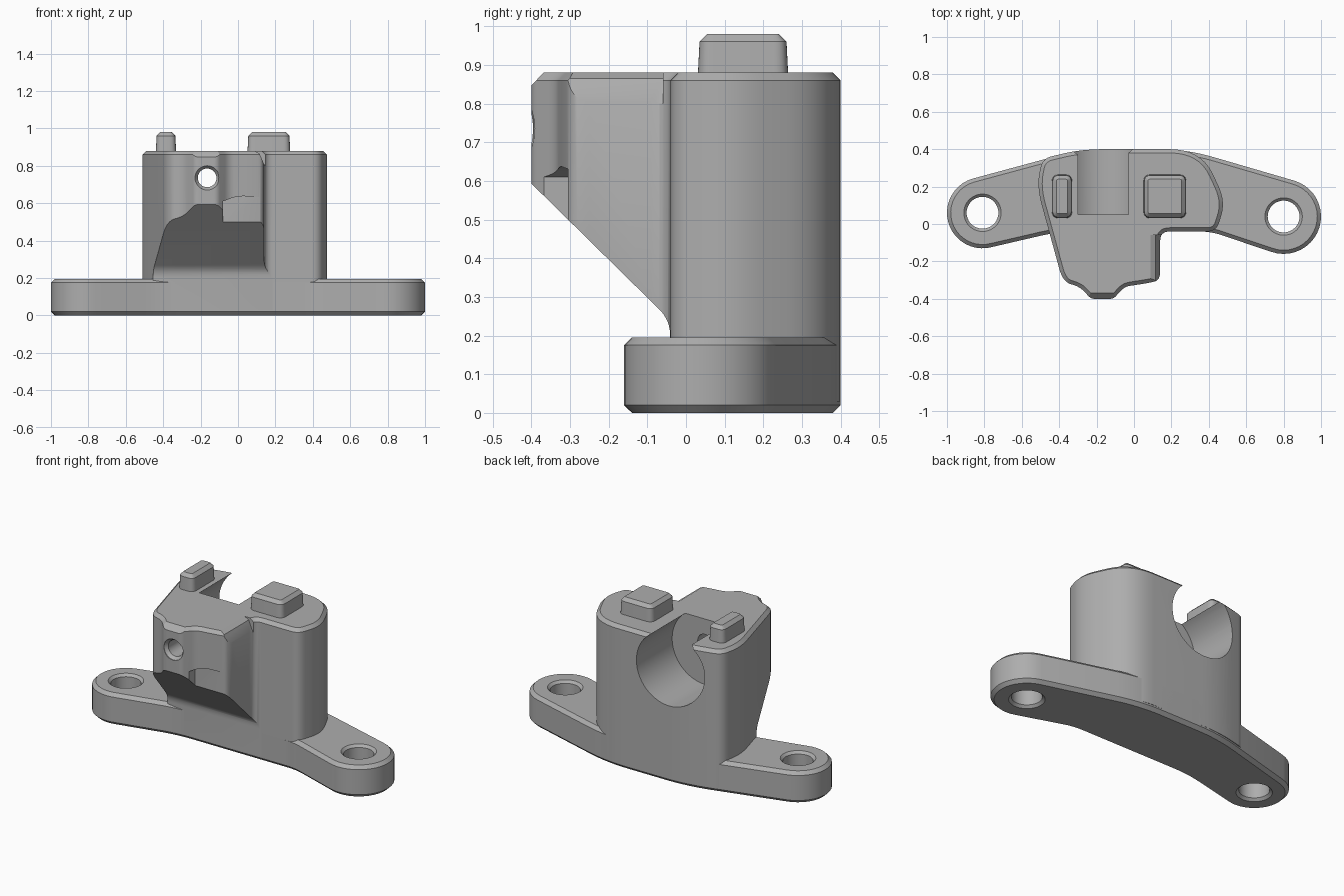
import bpy, bmesh
from math import sin, cos, radians, tau
from mathutils import Vector, Matrix

cube = bpy.data.objects.get("Cube")
if cube:
    bpy.data.objects.remove(cube, do_unlink=True)

grey = bpy.data.materials.new("plain_grey")
grey.use_nodes = True
GREY = (0.42, 0.42, 0.42, 1)
grey.diffuse_color = GREY
grey.node_tree.nodes["Principled BSDF"].inputs["Base Color"].default_value = GREY

# Axis swaps: profiles are drawn flat and extruded along z, x or y
ALONG_Z = Matrix.Identity(4)
ALONG_X = Matrix(((0, 0, 1, 0), (1, 0, 0, 0), (0, 1, 0, 0), (0, 0, 0, 1)))
ALONG_Y = ALONG_X @ ALONG_X


def arc(cx, cy, r, start, end, steps=20):
    angles = [radians(start + (end - start) * i / steps) for i in range(steps + 1)]
    return [(cx + r * cos(a), cy + r * sin(a), 0) for a in angles]


def circle(cx, cy, r, steps=48):
    return arc(cx, cy, r, 0, 360, steps)[:-1]


def rounded(corners, steps=8):
    """Turn (x, y, trim) corners into a smooth outline."""
    out = []
    for i, (x, y, trim) in enumerate(corners):
        p = Vector((x, y))
        if not trim:
            out.append(p)
            continue
        a = Vector(corners[i - 1][:2]) - p
        b = Vector(corners[(i + 1) % len(corners)][:2]) - p
        a *= min(trim / a.length, 0.48)
        b *= min(trim / b.length, 0.48)
        for k in range(steps + 1):
            t = k / steps
            out.append(p + a * (1 - t) ** 2 + b * t ** 2)
    return out


def loft(name, corners, rings, axis=ALONG_Z, cutter=False):
    """Extrude an outline through (height, inset) rings."""
    pts = rounded(corners)
    n = len(pts)
    if sum(pts[i - 1].cross(pts[i]) for i in range(n)) < 0:
        pts.reverse()
    normals = []
    for i, p in enumerate(pts):
        d0 = (p - pts[i - 1]).normalized()
        d1 = (pts[(i + 1) % n] - p).normalized()
        m = Vector((-d0.y - d1.y, d0.x + d1.x))
        normals.append(m * 2 / max(m.length_squared, 1))
    bm = bmesh.new()
    loops = [[bm.verts.new((*(p + m * inset), h)) for p, m in zip(pts, normals)]
             for h, inset in rings]
    for lo, hi in zip(loops, loops[1:]):
        for i in range(n):
            bm.faces.new((lo[i - 1], lo[i], hi[i], hi[i - 1]))
    bm.faces.new(loops[0][::-1])
    bm.faces.new(loops[-1])
    bm.transform(axis)
    bmesh.ops.recalc_face_normals(bm, faces=bm.faces)
    mesh = bpy.data.meshes.new(name)
    bm.to_mesh(mesh)
    bm.free()
    mesh.materials.append(grey)
    ob = bpy.data.objects.new(name, mesh)
    bpy.context.collection.objects.link(ob)
    ob.hide_render = cutter
    return ob


def finish(ob, cutters=()):
    """Apply the cuts, delete the cutters and smooth the round faces."""
    bpy.ops.object.select_all(action='DESELECT')
    bpy.context.view_layer.objects.active = ob
    ob.select_set(True)
    for c in cutters:
        mod = ob.modifiers.new("cut", 'BOOLEAN')
        mod.operation = 'DIFFERENCE'
        mod.solver = 'EXACT'
        mod.object = c
        bpy.ops.object.modifier_apply(modifier=mod.name)
        bpy.data.objects.remove(c, do_unlink=True)
    bpy.ops.object.shade_smooth_by_angle(angle=radians(28))


# Mounting plate: two swept-back ears with countersunk holes
plate_outline = (arc(-0.81, 0.06, 0.19, 106, 286)
                 + [(-0.4, -0.04, 0.1), (0.41, -0.04, 0.06)]
                 + arc(0.8, 0.04, 0.2, -109, 74)
                 + [(0.28, 0.4, 0.15), (-0.28, 0.4, 0.15)])
plate = loft("mounting_plate", plate_outline,
             [(0, 0.02), (0.02, 0), (0.175, 0), (0.195, 0.02)])
hole_rings = [(-0.01, -0.025), (0.015, 0), (0.18, 0), (0.205, -0.025)]
finish(plate, [loft("hole_cutter", circle(x, y, 0.085), hole_rings, cutter=True)
               for x, y in ((-0.81, 0.06), (0.8, 0.04))])

# Column with its forward nose
column_outline = [
    (-0.23, -0.4, 0.02), (-0.11, -0.4, 0.02), (-0.05, -0.335, 0.03),
    (0.08, -0.315, 0.05), (0.14, -0.30, 0.05), (0.14, -0.04, 0.05),
    (0.44, -0.04, 0.05), (0.49, 0.12, 0.09), (0.36, 0.4, 0.17),
    (-0.28, 0.4, 0.12), (-0.49, 0.35, 0.05), (-0.52, 0.2, 0.1),
    (-0.38, -0.31, 0.07), (-0.29, -0.335, 0.04)]
column = loft("column", column_outline, [(0.03, 0), (0.86, 0), (0.88, 0.02)])
across = [(-0.7, 0), (0.7, 0)]
finish(column, [
    # sloped underside of the nose
    loft("slope_cutter", [(-0.041, -0.1, 0), (-0.041, 0.24, 0.04),
                          (-0.6, 0.79, 0), (-0.6, -0.1, 0)], across, ALONG_X, True),
    # chamfer above the front boss
    loft("brow_cutter", [(-0.35, 0.9, 0), (-0.42, 0.825, 0), (-0.5, 0.9, 0)],
         across, ALONG_X, True),
    # rounded upper shoulder of the nose
    loft("shoulder_cutter", [(0.89, 0.07, 0), (0.865, 0.115, 0), (0.8, 0.143, 0),
                             (0.8, 0.165, 0), (0.89, 0.165, 0)],
         [(-0.5, 0), (-0.06, 0)], ALONG_Y, True),
    # undercut lip beside the boss
    loft("lip_cutter", [(0.45, -0.08, 0), (0.61, -0.08, 0), (0.64, 0, 0.05),
                        (0.625, 0.2, 0), (0.45, 0.2, 0)],
         [(-0.5, 0), (-0.305, 0)], ALONG_Y, True),
    # wide bore open to the back and top
    loft("bore_cutter", circle(0.7, -0.165, 0.225, 64),
         [(0.05, 0), (0.6, 0)], ALONG_Y, True),
    # small screw hole through the nose
    loft("screw_cutter", circle(0.735, -0.165, 0.05, 32),
         [(-0.5, -0.015), (-0.395, -0.015), (-0.375, 0), (0.1, 0)], ALONG_Y, True),
])

# Locating pegs on top
for name, x0, x1, trim in (("wide_peg", 0.05, 0.28, 0.04),
                           ("narrow_peg", -0.44, -0.33, 0.04)):
    finish(loft(name, [(x0, 0.03, trim), (x1, 0.03, trim),
                       (x1, 0.265, trim), (x0, 0.265, trim)],
                [(0.86, 0), (0.96, 0.005), (0.98, 0.025)]))
